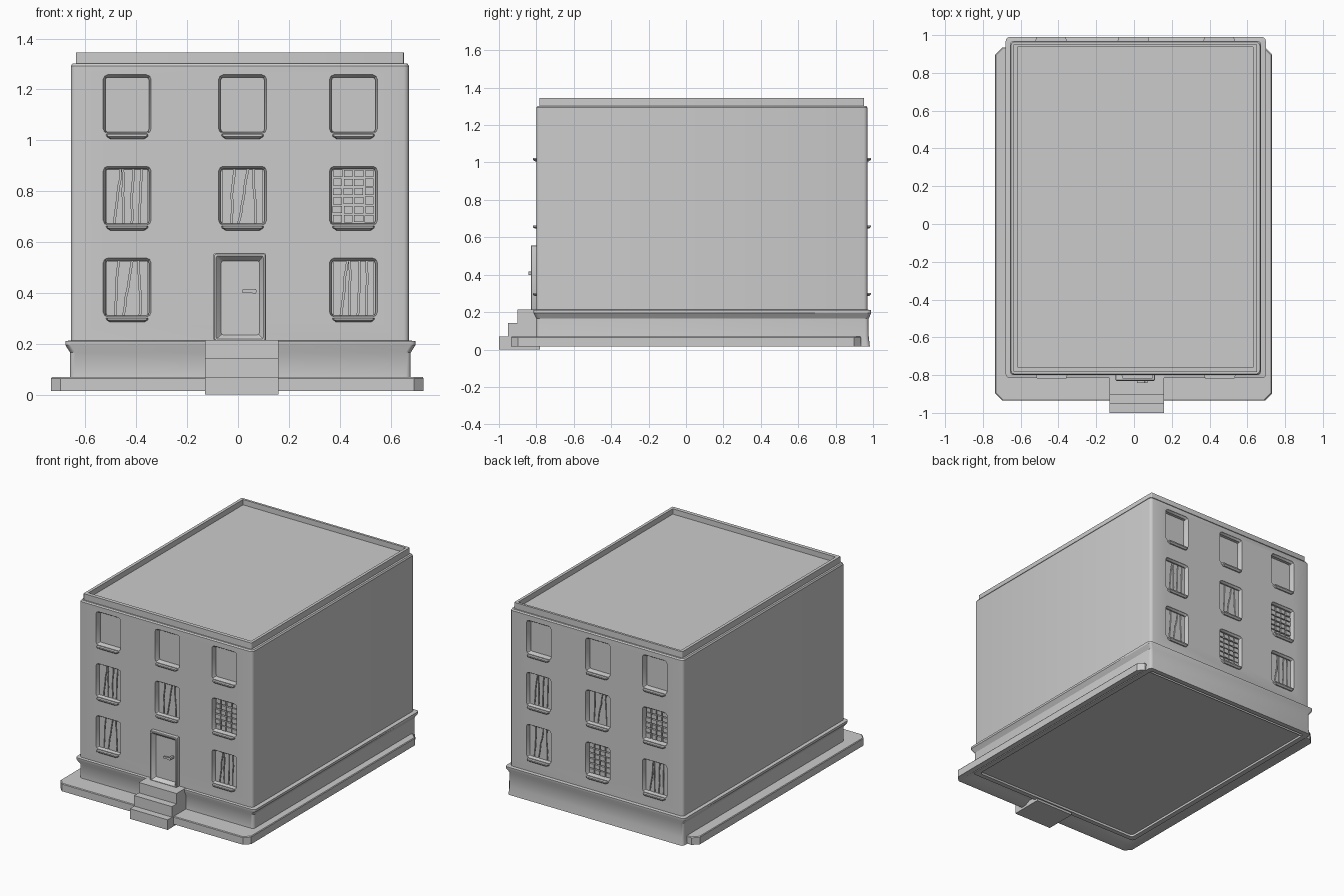
import bpy, bmesh, math, random
from mathutils import Matrix, Vector

if "Cube" in bpy.data.objects:
    bpy.data.objects.remove(bpy.data.objects["Cube"])

random.seed(4)
CX, CY = 0.0075, 0.085          # centre of the building block
FRONT = -0.80                   # y of the front wall
BACK = (Matrix.Translation((CX, CY, 0)) @ Matrix.Rotation(math.pi, 4, 'Z')
        @ Matrix.Translation((-CX, -CY, 0)))

grey = bpy.data.materials.new("plain grey")
grey.diffuse_color = (0.6, 0.6, 0.6, 1)
grey.use_nodes = True
grey.node_tree.nodes["Principled BSDF"].inputs["Base Color"].default_value = grey.diffuse_color


def finish(bm, name, matrix=None, smooth=True):
    if matrix:
        bm.transform(matrix)
    bmesh.ops.recalc_face_normals(bm, faces=bm.faces)
    mesh = bpy.data.meshes.new(name)
    bm.to_mesh(mesh)
    bm.free()
    ob = bpy.data.objects.new(name, mesh)
    bpy.context.collection.objects.link(ob)
    mesh.materials.append(grey)
    if smooth:
        smooth_object(ob)
    return ob


def smooth_object(ob):
    bpy.ops.object.select_all(action='DESELECT')
    ob.select_set(True)
    bpy.context.view_layer.objects.active = ob
    bpy.ops.object.shade_smooth_by_angle(angle=math.radians(32))


def loft(bm, layers):
    """Skin equal-length outlines and cap both ends."""
    rings = [[bm.verts.new(p) for p in layer] for layer in layers]
    n = len(rings[0])
    for a, b in zip(rings, rings[1:]):
        for i in range(n):
            bm.faces.new((a[i], a[(i + 1) % n], b[(i + 1) % n], b[i]))
    bm.faces.new(rings[0][::-1])
    bm.faces.new(rings[-1])


def outline(x0, x1, y0, y1, r, seg=3):
    """Rectangle with rounded (seg>1) or cut (seg=1) corners."""
    pts = []
    for k, (cx, cy) in enumerate([(x1 - r, y1 - r), (x0 + r, y1 - r),
                                  (x0 + r, y0 + r), (x1 - r, y0 + r)]):
        for i in range(seg + 1):
            a = math.pi / 2 * (k + i / seg)
            pts.append((cx + r * math.cos(a), cy + r * math.sin(a)))
    return pts


def level(x0, x1, y0, y1, z, r=0.02, seg=3):
    return [(x, y, z) for x, y in outline(x0, x1, y0, y1, r, seg)]


def upright(x0, x1, z0, z1, y, r=0.015, seg=2):
    return [(x, y, z) for x, z in outline(x0, x1, z0, z1, r, seg)]


def box(bm, x0, x1, y0, y1, z0, z1):
    loft(bm, [[(x0, y0, z), (x1, y0, z), (x1, y1, z), (x0, y1, z)] for z in (z0, z1)])


# Walls with raised parapet and sunken flat roof
bm = bmesh.new()
loft(bm, [level(-0.657, 0.672, -0.80, 0.97, 0.19),
          level(-0.657, 0.672, -0.80, 0.97, 1.293),
          level(-0.651, 0.666, -0.794, 0.964, 1.302),
          level(-0.638, 0.652, -0.784, 0.953, 1.302, 0.006),
          level(-0.638, 0.652, -0.784, 0.953, 1.345, 0.006),
          level(-0.617, 0.632, -0.758, 0.937, 1.345, 0.004),
          level(-0.617, 0.632, -0.758, 0.937, 1.308, 0.004)])
walls = finish(bm, "walls_and_roof", smooth=False)

# Plinth with flared lip and recessed underside
bm = bmesh.new()
loft(bm, [level(-0.63, 0.65, -0.77, 0.95, 0.03),
          level(-0.63, 0.65, -0.77, 0.95, 0.015),
          level(-0.665, 0.685, -0.803, 0.983, 0.015),
          level(-0.66, 0.679, -0.80, 0.977, 0.07),
          level(-0.66, 0.679, -0.80, 0.977, 0.165),
          level(-0.679, 0.698, -0.816, 0.99, 0.195),
          level(-0.679, 0.698, -0.816, 0.99, 0.21),
          level(-0.655, 0.67, -0.798, 0.968, 0.214)])
finish(bm, "plinth")

# Pavement slab around front and sides, hollow below
bm = bmesh.new()
loft(bm, [level(-0.66, 0.66, -0.86, 0.93, 0.035, 0.03, 1),
          level(-0.70, 0.695, -0.90, 0.93, 0.015, 0.035, 1),
          level(-0.735, 0.73, -0.935, 0.935, 0.015, 0.037, 1),
          level(-0.735, 0.73, -0.935, 0.935, 0.064, 0.037, 1),
          level(-0.731, 0.726, -0.931, 0.931, 0.069, 0.037, 1)])
finish(bm, "pavement")

# Entrance steps as one stepped profile
bm = bmesh.new()
profile = [(-0.78, 0.0), (-1.0, 0.0), (-1.0, 0.07), (-0.952, 0.07), (-0.952, 0.143),
           (-0.902, 0.143), (-0.902, 0.215), (-0.78, 0.215)]
loft(bm, [[(x, y, z) for y, z in profile] for x in (-0.13, 0.16)])
finish(bm, "entrance_steps")

# Door surround with sloped reveal, door leaf and handle
bm = bmesh.new()
loft(bm, [upright(-0.097, 0.111, 0.212, 0.557, -0.78, 0.008),
          upright(-0.097, 0.111, 0.212, 0.557, -0.826, 0.008),
          upright(-0.093, 0.107, 0.214, 0.553, -0.83, 0.008),
          upright(-0.086, 0.10, 0.218, 0.546, -0.83, 0.008),
          upright(-0.066, 0.084, 0.235, 0.526, -0.803, 0.008)])
finish(bm, "door_surround")
bm = bmesh.new()
loft(bm, [upright(0.015, 0.072, 0.400, 0.413, y, 0.005) for y in (-0.830, -0.843)])
loft(bm, [upright(0.056, 0.072, 0.397, 0.416, y, 0.005) for y in (-0.800, -0.843)])
finish(bm, "door_handle")

# Windows: columns, rows and the way each opening is filled
COLS = (-0.436, 0.018, 0.454)
ROWS = (0.306, 0.667, 1.027)
W, H = 0.094, 0.231
FRONT_FILL = [["split", None, "planks"], ["planks", "split", "bricks"], ["open"] * 3]
BACK_FILL = [["split", "bricks", "planks"], ["planks", "split", "bricks"], ["open"] * 3]


def plank_set(bm, cx, z0, gaps):
    """Upright boards with uneven gaps; gaps are (bottom, top) offsets."""
    w, n = W - 0.009, 6
    z_lo, z_hi = z0 + 0.006, z0 + H - 0.012
    lines = [[-w + 0.001] * (n + 1)]
    for b, t in gaps:
        lines.append([b + (t - b) * i / n + random.uniform(-0.003, 0.003)
                      for i in range(n + 1)])
    lines.append([w - 0.001] * (n + 1))
    zs = [z_lo + (z_hi - z_lo) * i / n for i in range(n + 1)]
    for left, right in zip(lines, lines[1:]):
        shape = [(cx + x + 0.003, z) for x, z in zip(left, zs)]
        shape += [(cx + x - 0.003, z) for x, z in zip(right[::-1], zs[::-1])]
        loft(bm, [[(x, y, z) for x, z in shape] for y in (FRONT + 0.045, FRONT + 0.022)])


def brick_set(bm, cx, z0):
    """Uneven blocks filling the opening."""
    w = W - 0.010
    for r in range(6):
        for c in range(4):
            x, z = cx - w + c * w / 2, z0 + 0.007 + r * 0.0355
            j = [random.uniform(0.002, 0.005) for _ in range(4)]
            box(bm, x + j[0], x + w / 2 - j[1], FRONT + 0.022, FRONT + 0.045,
                z + j[2], z + 0.0355 - j[3])


cut = bmesh.new()
for side, fills, matrix in (("front", FRONT_FILL, Matrix.Identity(4)),
                            ("back", BACK_FILL, BACK)):
    sills, planks, bricks, holes = (bmesh.new() for _ in range(4))
    for z0, row in zip(ROWS, fills):
        for cx, fill in zip(COLS, row):
            if fill is None:
                continue
            # opening with splayed reveal
            a, b = cx - W, cx + W
            loft(holes, [upright(a, b, z0, z0 + H, FRONT - 0.02, 0.018),
                         upright(a, b, z0, z0 + H, FRONT + 0.002, 0.018),
                         upright(a + 0.008, b - 0.008, z0 + 0.005, z0 + H - 0.01,
                                 FRONT + 0.016, 0.012),
                         upright(a + 0.008, b - 0.008, z0 + 0.005, z0 + H - 0.01,
                                 FRONT + 0.036, 0.012)])
            # tapered sill
            loft(sills, [[(cx - w, FRONT + 0.01, z), (cx + w, FRONT + 0.01, z),
                          (cx + w - 0.008, FRONT - d, z), (cx - w + 0.008, FRONT - d, z)]
                         for w, d, z in ((0.072, 0.008, z0 - 0.021),
                                         (0.084, 0.019, z0 - 0.012),
                                         (0.086, 0.019, z0 - 0.004))])
            if fill == "planks":
                plank_set(planks, cx, z0, [(-0.05, -0.025), (-0.014, -0.016),
                                           (0.018, 0.024), (0.05, 0.056)])
            elif fill == "split":
                plank_set(planks, cx, z0, [(-0.045, -0.035), (-0.016, 0.022),
                                           (0.052, 0.045)])
            elif fill == "bricks":
                brick_set(bricks, cx, z0)
    finish(sills, side + "_window_sills", matrix)
    finish(planks, side + "_window_boards", matrix, smooth=False)
    finish(bricks, side + "_window_blocks", matrix, smooth=False)
    cutter = finish(holes, side + "_window_cutter", matrix, smooth=False)
    cutter.hide_render = True
    cutter.hide_viewport = True
    mod = walls.modifiers.new(side + "_openings", 'BOOLEAN')
    mod.operation, mod.solver, mod.object = 'DIFFERENCE', 'EXACT', cutter
cut.free()

# Bake the openings, drop the cutters, keep edges crisp
bpy.context.view_layer.update()
baked = bpy.data.meshes.new_from_object(
    walls.evaluated_get(bpy.context.evaluated_depsgraph_get()))
walls.modifiers.clear()
walls.data = baked
for ob in [o for o in bpy.data.objects if o.name.endswith("_cutter")]:
    bpy.data.objects.remove(ob)
smooth_object(walls)
